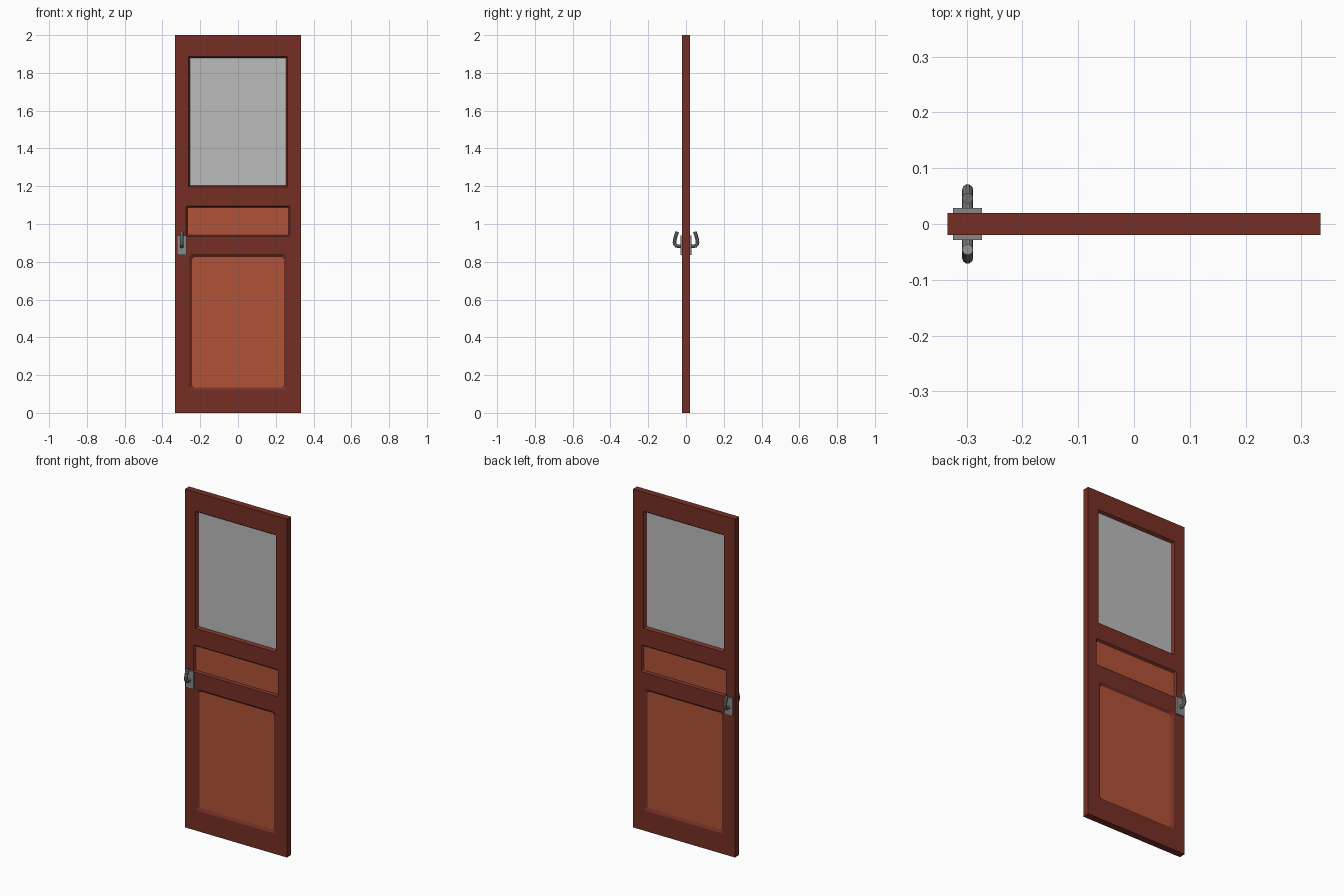
import bpy, bmesh

if "Cube" in bpy.data.objects:
    bpy.data.objects.remove(bpy.data.objects["Cube"])

def material(name, rgb):
    m = bpy.data.materials.new(name)
    m.diffuse_color = (*rgb, 1)
    m.use_nodes = True
    m.node_tree.nodes["Principled BSDF"].inputs["Base Color"].default_value = m.diffuse_color
    return m

WOOD = material("dark red wood", (0.18, 0.028, 0.018))
PANEL = material("orange brown wood", (0.44, 0.085, 0.038))
GLASS = material("grey glass", (0.50, 0.50, 0.50))
METAL = material("grey metal", (0.25, 0.25, 0.25))

def box(name, x0, x1, y0, y1, z0, z1, mat):
    bm = bmesh.new()
    bmesh.ops.create_cube(bm, size=1)
    for v in bm.verts:
        v.co = ((x0 + x1) / 2 + v.co.x * (x1 - x0),
                (y0 + y1) / 2 + v.co.y * (y1 - y0),
                (z0 + z1) / 2 + v.co.z * (z1 - z0))
    me = bpy.data.meshes.new(name)
    bm.to_mesh(me)
    bm.free()
    me.materials.append(mat)
    ob = bpy.data.objects.new(name, me)
    bpy.context.collection.objects.link(ob)
    return ob

def activate(ob):
    bpy.ops.object.select_all(action='DESELECT')
    ob.select_set(True)
    bpy.context.view_layer.objects.active = ob

def cut_opening(door, x0, x1, z0, z1, slope, depth, corner):
    """Cut a through opening whose edges slope inwards from both door faces."""
    bm = bmesh.new()
    loops = []
    for y, grow in ((-0.03, 1), (-depth, 0), (depth, 0), (0.03, 1)):
        g = -slope + grow * slope * (0.03 - depth) / (0.02 - depth)
        a, b, c, d = x0 - g, x1 + g, z0 - g, z1 + g
        k = corner
        pts = [(a + k, c), (b - k, c), (b, c + k), (b, d - k),
               (b - k, d), (a + k, d), (a, d - k), (a, c + k)]
        loops.append([bm.verts.new((x, y, z)) for x, z in pts])
    for p, q in zip(loops, loops[1:]):
        for i in range(8):
            j = (i + 1) % 8
            bm.faces.new((p[i], p[j], q[j], q[i]))
    bm.faces.new(loops[0])
    bm.faces.new(loops[-1])
    bmesh.ops.recalc_face_normals(bm, faces=bm.faces)
    me = bpy.data.meshes.new("opening_cutter")
    bm.to_mesh(me)
    bm.free()
    me.materials.append(WOOD)
    cutter = bpy.data.objects.new("opening_cutter", me)
    bpy.context.collection.objects.link(cutter)
    mod = door.modifiers.new("cut", 'BOOLEAN')
    mod.operation, mod.solver, mod.object = 'DIFFERENCE', 'EXACT', cutter
    activate(door)
    bpy.ops.object.modifier_apply(modifier=mod.name)
    bpy.data.objects.remove(cutter)

# door frame with three openings
door = box("door_frame", -0.334, 0.334, -0.02, 0.02, 0, 2, WOOD)
openings = [  # name, x0, x1, z0, z1, slope, recess y, corner, material, slab half thickness
    ("window_pane", -0.263, 0.263, 1.195, 1.888, 0.008, 0.008, 0.001, GLASS, 0.004),
    ("middle_panel", -0.276, 0.276, 0.935, 1.095, 0.008, 0.010, 0.004, PANEL, 0.010),
    ("lower_panel", -0.259, 0.259, 0.12, 0.84, 0.015, 0.010, 0.012, PANEL, 0.010),
]
for name, x0, x1, z0, z1, slope, depth, corner, mat, half in openings:
    cut_opening(door, x0, x1, z0, z1, slope, depth, corner)
    s = slope - 0.001
    box(name, x0 + s, x1 - s, -half, half, z0 + s, z1 - s, mat)

# lock plates and curved handles on both faces
HX = -0.298
path = [(0.022, 0.883), (0.042, 0.882), (0.052, 0.885), (0.059, 0.892),
        (0.061, 0.902), (0.059, 0.918), (0.054, 0.938), (0.046, 0.959)]
for side, label in ((-1, "front"), (1, "back")):
    ys = sorted((side * 0.019, side * 0.029))
    box(label + "_lock_plate", HX - 0.026, HX + 0.026, ys[0], ys[1], 0.835, 0.94, METAL)
    cu = bpy.data.curves.new(label + "_handle", 'CURVE')
    cu.dimensions = '3D'
    cu.bevel_depth = 0.01
    cu.bevel_resolution = 3
    cu.use_fill_caps = True
    sp = cu.splines.new('POLY')
    sp.points.add(len(path) - 1)
    for p, (y, z) in zip(sp.points, path):
        p.co = (HX, side * y, z, 1)
    cu.materials.append(METAL)
    ob = bpy.data.objects.new(label + "_handle", cu)
    bpy.context.collection.objects.link(ob)
    activate(ob)
    bpy.ops.object.convert(target='MESH')
    bpy.ops.object.shade_smooth_by_angle()
